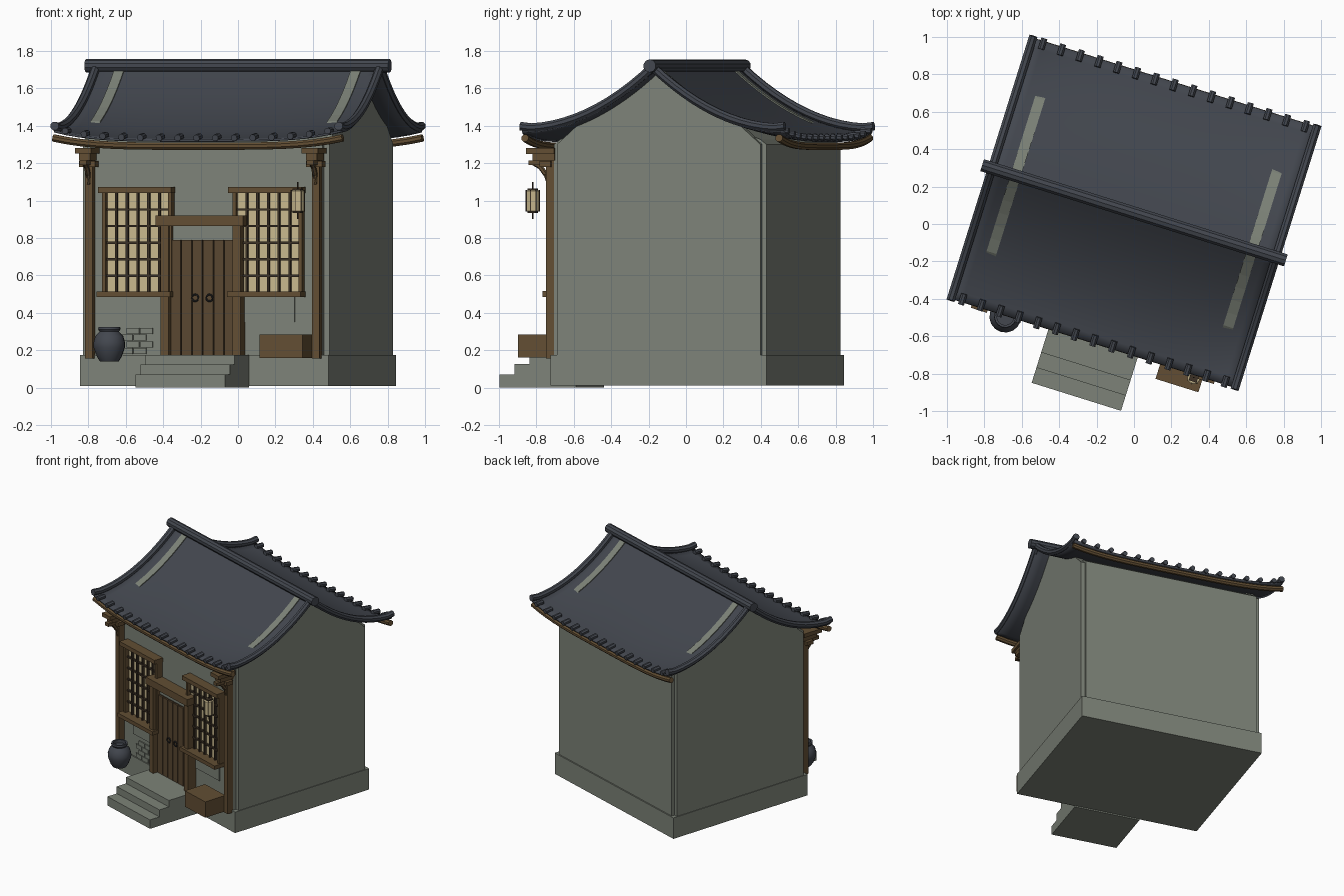
import bpy, bmesh, math
from mathutils import Matrix, Vector

if "Cube" in bpy.data.objects:
    bpy.data.objects.remove(bpy.data.objects["Cube"])

# The house is laid out square to its own axes, then turned on the plot
PLACE = Matrix.Translation((0, 0.06, 0)) @ Matrix.Rotation(math.radians(-17.4), 4, 'Z')


def mat(name, *c):
    m = bpy.data.materials.new(name)
    m.diffuse_color = (*c, 1)
    m.use_nodes = True
    m.node_tree.nodes["Principled BSDF"].inputs["Base Color"].default_value = m.diffuse_color
    return m


PLASTER = mat("grey_plaster", .205, .226, .188)
SLATE = mat("slate_tile", .056, .063, .078)
WOOD = mat("brown_wood", .122, .076, .033)
DOOR = mat("door_wood", .10, .062, .03)
DARK = mat("dark_lattice", .045, .031, .019)
PAPER = mat("cream_paper", .578, .479, .27)
IRON = mat("black_iron", .02, .02, .021)


def finish(name, bm, material, smooth=False):
    bmesh.ops.recalc_face_normals(bm, faces=bm.faces)
    bm.transform(PLACE)
    me = bpy.data.meshes.new(name)
    bm.to_mesh(me)
    bm.free()
    me.materials.append(material)
    ob = bpy.data.objects.new(name, me)
    bpy.context.collection.objects.link(ob)
    if smooth:
        bpy.ops.object.select_all(action='DESELECT')
        ob.select_set(True)
        bpy.context.view_layer.objects.active = ob
        bpy.ops.object.shade_smooth_by_angle(angle=math.radians(35))
    return ob


def boxes(name, items, material):
    """items: (x0, x1, y0, y1, z0, z1)"""
    bm = bmesh.new()
    for x0, x1, y0, y1, z0, z1 in items:
        m = Matrix.Translation(((x0 + x1) / 2, (y0 + y1) / 2, (z0 + z1) / 2)) \
            @ Matrix.Diagonal((x1 - x0, y1 - y0, z1 - z0, 1))
        bmesh.ops.create_cube(bm, size=1, matrix=m)
    return finish(name, bm, material)


def tubes(name, paths, r, material, n=8, smooth=False):
    bm = bmesh.new()
    for path in paths:
        pts = [Vector(p) for p in path]
        rings = []
        for i, p in enumerate(pts):
            t = (pts[min(i + 1, len(pts) - 1)] - pts[max(i - 1, 0)]).normalized()
            a = Vector((0, 0, 1)) if abs(t.z) < .9 else Vector((1, 0, 0))
            s = t.cross(a).normalized()
            w = s.cross(t)
            rings.append([bm.verts.new(p + r * (math.cos(q) * s + math.sin(q) * w))
                          for q in (2 * math.pi * (k + .5) / n for k in range(n))])
        for a, b in zip(rings, rings[1:]):
            for k in range(n):
                bm.faces.new((a[k], a[(k + 1) % n], b[(k + 1) % n], b[k]))
        bm.faces.new(rings[0])
        bm.faces.new(rings[-1])
    return finish(name, bm, material, smooth)


def prism(name, profile, x0, x1, material):
    bm = bmesh.new()
    f = bm.faces.new([bm.verts.new((x0, y, z)) for y, z in profile])
    g = bmesh.ops.extrude_face_region(bm, geom=[f])
    bmesh.ops.translate(bm, vec=(x1 - x0, 0, 0),
                        verts=[v for v in g['geom'] if isinstance(v, bmesh.types.BMVert)])
    return finish(name, bm, material)


def lathe(name, profile, cx, cy, material, n=16):
    bm = bmesh.new()
    rings = [[bm.verts.new((cx + r * math.cos(2 * math.pi * k / n),
                            cy + r * math.sin(2 * math.pi * k / n), z)) for k in range(n)]
             for r, z in profile]
    for a, b in zip(rings, rings[1:]):
        for k in range(n):
            bm.faces.new((a[k], a[(k + 1) % n], b[(k + 1) % n], b[k]))
    bm.faces.new(rings[0])
    bm.faces.new(rings[-1])
    return finish(name, bm, material, True)


def roof_z(x, y):
    v = abs(y)
    return 1.70 - .90 * v + .53 * v * v + .05 * (abs(x) / .8) ** 4 * (v / .73) ** 2


# Plinth and steps
boxes("plinth", [(-.695, .695, -.605, .605, .01, .175)], PLASTER)
boxes("front_steps", [(-.25, .25, -1.03, -.6, 0, .07), (-.25, .25, -.945, -.6, .07, .125),
                      (-.25, .25, -.86, -.6, .125, .175)], PLASTER)

# Body follows the roof from below; gable plates rise just through it
ys = [-.56 + .14 * i for i in range(9)]
body = [(-.595, .17), (-.595, 1.30)] + [(y, roof_z(0, y) - .035) for y in ys] + [(.595, 1.30), (.595, .17)]
prism("wall_body", body, -.66, .66, PLASTER)
gy = [-.43 + .0717 * i for i in range(13)]
gable = [(-.57, .16), (-.57, 1.30)] + [(y, roof_z(.6, y) + .008) for y in gy] + [(.57, 1.30), (.57, .16)]
for s, side in ((-1, "left"), (1, "right")):
    prism(side + "_gable_wall", gable, s * .635, s * .69, PLASTER)

# Curved roof sheet
bm = bmesh.new()
NX, NY = 24, 32
grid = [[bm.verts.new((x, y, roof_z(x, y)))
         for y in (-.73 + 1.46 * j / NY for j in range(NY + 1))]
        for x in (-.8 + 1.6 * i / NX for i in range(NX + 1))]
for i in range(NX):
    for j in range(NY):
        bm.faces.new((grid[i][j], grid[i + 1][j], grid[i + 1][j + 1], grid[i][j + 1]))
roof = finish("roof", bm, SLATE, True)
sol = roof.modifiers.new("thickness", 'SOLIDIFY')
sol.thickness = .012
sol.offset = -1

# Ridge, verge rolls, eave tile ends
tubes("ridge_roll", [[(-.85, 0, 1.72), (.85, 0, 1.72)]], .035, SLATE, 10, True)
verge = []
for sx in (-1, 1):
    for sy in (-1, 1):
        verge.append([(sx * .795, sy * .74 * i / 12, roof_z(.8, .74 * i / 12) + .014 + (.008 if i == 12 else 0))
                      for i in range(13)])
tubes("verge_rolls", verge, .024, SLATE, 8, True)
ends = []
for sy in (-1, 1):
    for i in range(15):
        x = -.735 + .105 * i
        ends.append([(x, sy * .685, roof_z(x, .685) + .01), (x, sy * .745, roof_z(x, .745) + .01)])
tubes("eave_tile_ends", ends, .018, SLATE, 8)

# Eave purlins lifting towards the corners
purlins = [[(x, sy * .712, 1.29 + .042 * (abs(x) / .8) ** 4)
            for x in (-.81 + 1.62 * i / 20 for i in range(21))] for sy in (-1, 1)]
tubes("eave_purlins", purlins, .021, WOOD, 8, True)

# Columns and stepped brackets
for s, side in ((-1, "left"), (1, "right")):
    c = s * .635
    boxes(side + "_column", [(c - .021, c + .021, -.642, -.59, .155, 1.27)], WOOD)
    boxes(side + "_bracket", [(c - .045, c + .045, -.745, -.59, 1.25, 1.28),
                              (c - .03, c + .03, -.715, -.59, 1.215, 1.25),
                              (c - .02, c + .02, -.74, -.59, 1.19, 1.215),
                              (c - .045, c + .045, -.67, -.61, 1.18, 1.21)], WOOD)
    tubes(side + "_brace", [[(c, -.635, 1.09), (c, -.65, 1.14), (c, -.68, 1.18), (c, -.725, 1.205)]],
          .014, WOOD, 6)

# Windows: paper, lattice, frame, hood and sill
for s, side in ((-1, "left"), (1, "right")):
    c = s * .365
    boxes(side + "_window_paper", [(c - .18, c + .18, -.612, -.59, .51, 1.04)], PAPER)
    bars = [(c - .18 + .06 * i - .006, c - .18 + .06 * i + .006, -.63, -.611, .51, 1.04) for i in range(1, 6)]
    bars += [(c - .18, c + .18, -.627, -.611, .51 + .0883 * i - .006, .51 + .0883 * i + .006) for i in range(1, 6)]
    boxes(side + "_window_lattice", bars, DARK)
    boxes(side + "_window_frame", [(c - .195, c - .175, -.645, -.59, .51, 1.04),
                                   (c + .175, c + .195, -.645, -.59, .51, 1.04)], WOOD)
    boxes(side + "_window_hood", [(c - .21, c + .2, -.67, -.59, 1.04, 1.072)], WOOD)
    boxes(side + "_window_sill", [(c - .21, c + .2, -.69, -.59, .485, .515)], WOOD)
    boxes(side + "_apron_panel", [(c - .14, c + .14, -.602, -.594, .35, .485)], PLASTER)

# Door with planks, frame, lintel and ring handles
boxes("door_backing", [(-.18, .18, -.62, -.59, .175, .79)], DARK)
boxes("door_planks", [(-.18 + .06 * i + .003, -.18 + .06 * i + .057, -.632, -.61, .175, .788)
                      for i in range(6)], DOOR)
boxes("door_transom", [(-.18, .18, -.615, -.59, .79, .87)], PLASTER)
boxes("door_frame", [(-.225, -.18, -.67, -.59, .175, .87), (.18, .225, -.67, -.59, .175, .87)], WOOD)
boxes("door_lintel", [(-.245, .245, -.69, -.59, .865, .92)], WOOD)
rings = [[(c + .018 * math.cos(a), -.638, .48 + .018 * math.sin(a))
          for a in (2 * math.pi * k / 12 for k in range(13))] for c in (-.04, .04)]
tubes("door_rings", rings, .005, IRON, 6)

# Exposed bricks beside the steps
boxes("exposed_bricks", [(-.47 + .075 * i + .035 * (j % 2), -.40 + .075 * i + .035 * (j % 2), -.604, -.594,
                          .18 + .036 * j, .212 + .036 * j) for j in range(4) for i in range(2)], PLASTER)

# Storage box and water jar
boxes("storage_box", [(.375, .615, -.812, -.63, .16, .285)], WOOD)
lathe("water_jar", [(.05, .14), (.066, .165), (.084, .215), (.085, .24), (.075, .275), (.052, .3),
                    (.06, .312), (.058, .325), (.045, .325), (.045, .3)], -.49, -.735, SLATE)

# Hanging lantern
lx, ly = .568, -.744
lathe("lantern_shade", [(.03, .94), (.037, .945), (.037, 1.05), (.03, 1.055)], lx, ly, PAPER, 8)
tubes("lantern_ribs", [[(lx + .037 * math.cos(a), ly + .037 * math.sin(a), z) for z in (.94, 1.055)]
                       for a in (math.pi / 4 * k for k in range(8))], .003, DARK, 4)
tubes("lantern_cord", [[(lx, ly, .9), (lx, ly, 1.1)]], .004, DARK, 6)
boxes("lantern_caps", [(lx - .022, lx + .022, ly - .022, ly + .022, z, z + .01) for z in (.932, 1.054)], DARK)
